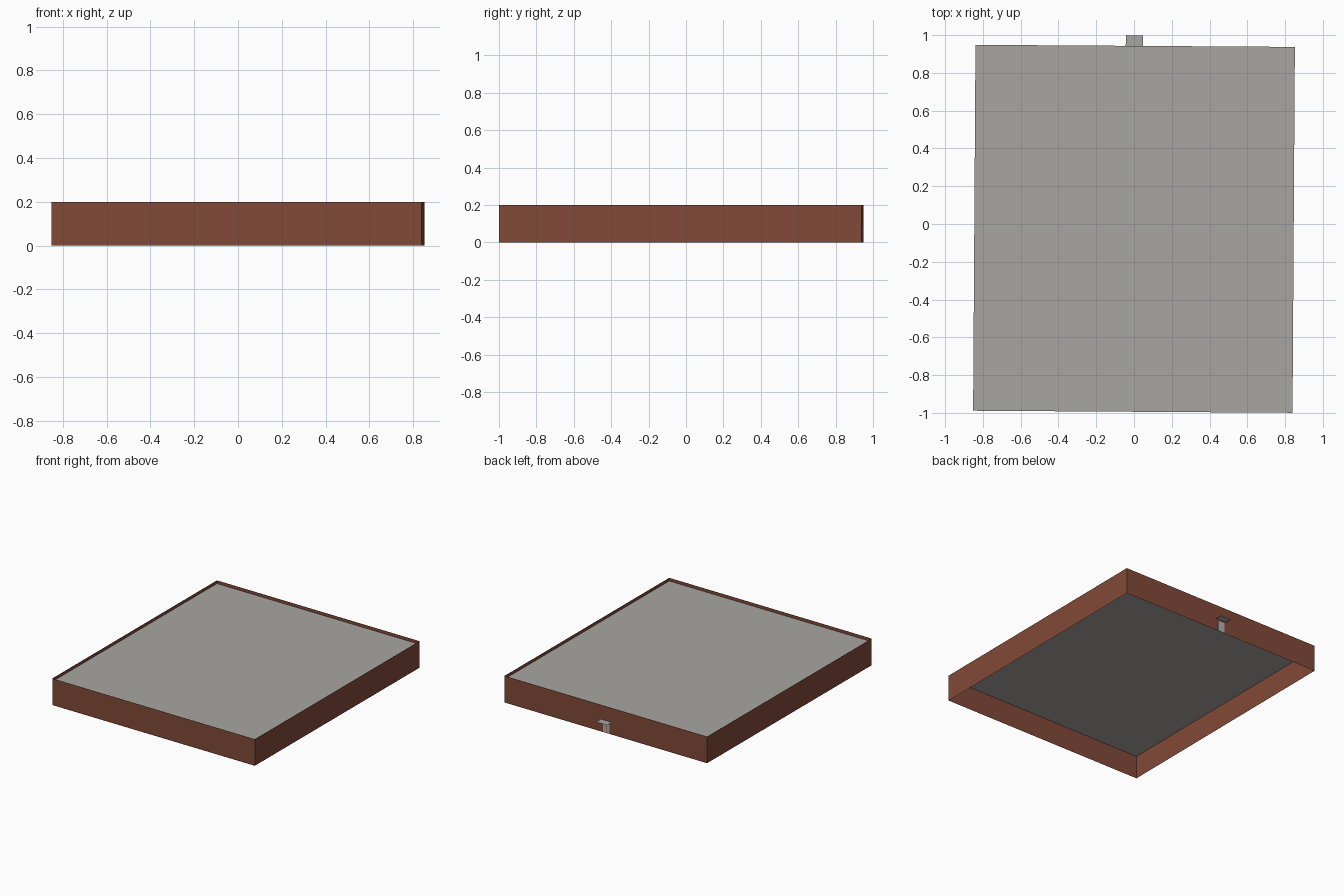
import bpy
import bmesh
import math
from mathutils import Matrix

if "Cube" in bpy.data.objects:
    bpy.data.objects.remove(bpy.data.objects["Cube"])

# Building footprint (half sizes), heights and slight turn of the plan
HX, HY = 0.8455, 0.9685
WALL_TOP, ROOF_Z = 0.2, 0.176
PLACE = Matrix.Translation((0, -0.0255, 0)) @ Matrix.Rotation(math.radians(-0.37), 4, 'Z')


def material(name, rgb):
    m = bpy.data.materials.new(name)
    m.diffuse_color = (*rgb, 1)
    m.use_nodes = True
    m.node_tree.nodes["Principled BSDF"].inputs["Base Color"].default_value = m.diffuse_color
    return m


BRICK = material("brick_brown", (0.22, 0.067, 0.039))
ROOF = material("roof_grey", (0.39, 0.38, 0.355))
DOOR = material("door_grey", (0.45, 0.43, 0.40))


def finish(bm, name, mat):
    me = bpy.data.meshes.new(name)
    bm.to_mesh(me)
    bm.free()
    me.materials.append(mat)
    ob = bpy.data.objects.new(name, me)
    ob.matrix_world = PLACE
    bpy.context.collection.objects.link(ob)
    return ob


def sheet(name, x0, x1, y0, y1, z, mat):
    """Flat horizontal sheet facing up."""
    bm = bmesh.new()
    bm.faces.new([bm.verts.new(p) for p in
                  ((x0, y0, z), (x1, y0, z), (x1, y1, z), (x0, y1, z))])
    return finish(bm, name, mat)


def box(name, x0, x1, y0, y1, z0, z1, mat):
    bm = bmesh.new()
    mtx = Matrix.Translation(((x0 + x1) / 2, (y0 + y1) / 2, (z0 + z1) / 2)) \
        @ Matrix.Diagonal((x1 - x0, y1 - y0, z1 - z0, 1))
    bmesh.ops.create_cube(bm, size=1, matrix=mtx)
    return finish(bm, name, mat)


# Outer walls: thin open shell rising past the roof as a parapet
bm = bmesh.new()
plan = ((-HX, -HY), (HX, -HY), (HX, HY), (-HX, HY))
low = [bm.verts.new((x, y, 0)) for x, y in plan]
high = [bm.verts.new((x, y, WALL_TOP)) for x, y in plan]
for i in range(4):
    j = (i + 1) % 4
    bm.faces.new((low[i], low[j], high[j], high[i]))
finish(bm, "walls", BRICK)

# Recessed flat roof
sheet("roof", -HX, HX, -HY, HY, ROOF_Z, ROOF)

# Entrance canopy on the back wall
sheet("canopy", -0.05, 0.041, HY, HY + 0.056, 0.092, ROOF)

# Double door under the canopy
for side, x in (("left", -0.032), ("right", -0.003)):
    box(side + "_door", x, x + 0.026, HY, HY + 0.003, 0.002, 0.08, DOOR)
